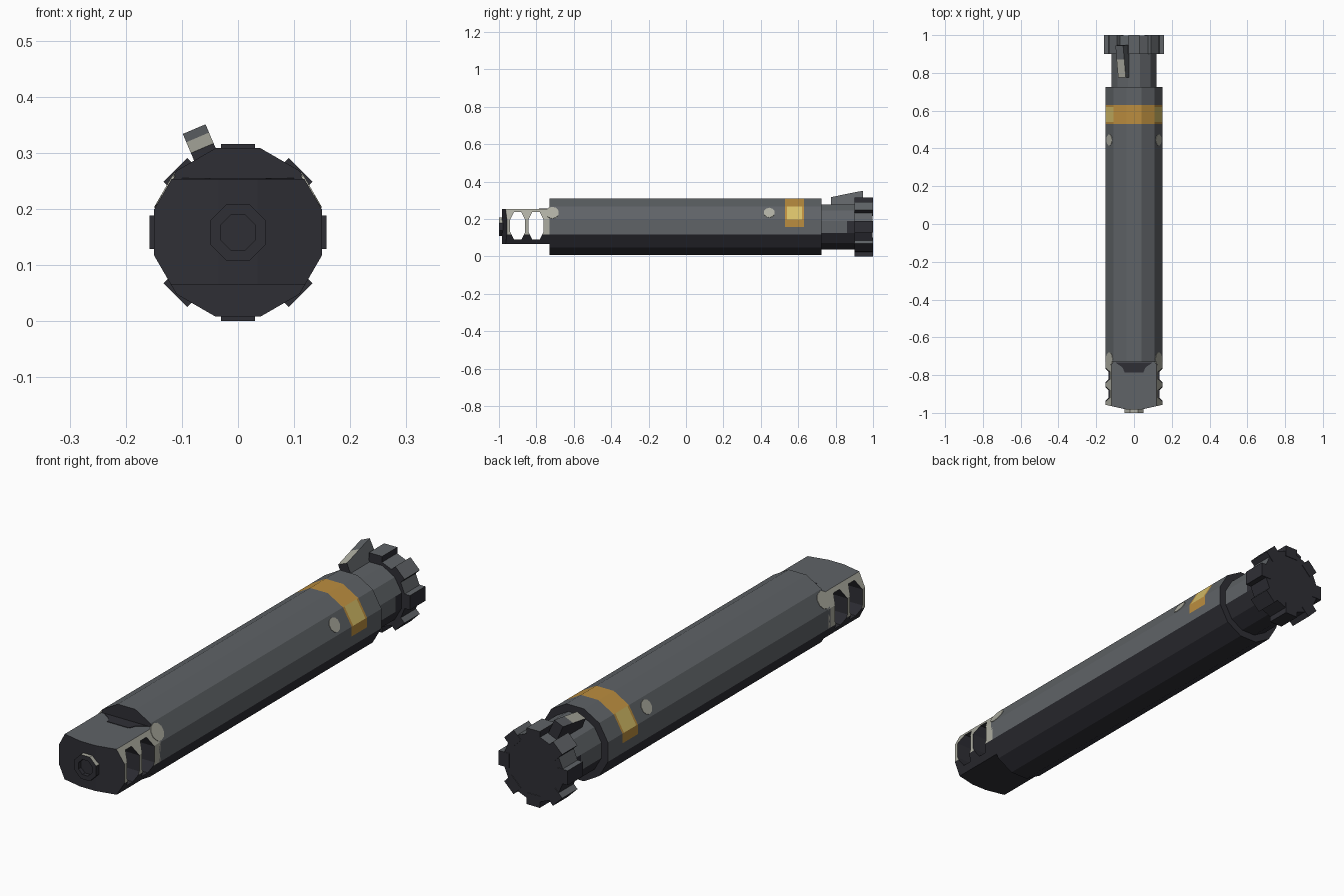
import bpy, bmesh
from math import pi, sin, cos, radians
from mathutils import Vector, Matrix

if "Cube" in bpy.data.objects:
    bpy.data.objects.remove(bpy.data.objects["Cube"])

AXIS_Z = 0.158          # height of the long axis
GREY, DARK, PALE, GOLD, STRAW = range(5)


def material(name, rgb):
    m = bpy.data.materials.new(name)
    m.use_nodes = True
    m.diffuse_color = (*rgb, 1)
    m.node_tree.nodes["Principled BSDF"].inputs["Base Color"].default_value = (*rgb, 1)
    return m


MATS = [material("grey metal", (0.115, 0.125, 0.135)),
        material("dark metal", (0.028, 0.028, 0.036)),
        material("worn pale metal", (0.42, 0.42, 0.36)),
        material("gold band", (0.5, 0.27, 0.05)),
        material("straw highlight", (0.68, 0.52, 0.14))]


def ring(sides, apothem, y):
    """Regular polygon around the long axis with a flat on top."""
    r = apothem / cos(pi / sides)
    return [Vector((r * sin(2 * pi * (i + .5) / sides), y,
                    AXIS_Z + r * cos(2 * pi * (i + .5) / sides))) for i in range(sides)]


def loft(sections, closed=False):
    """Skin sections of equal length, capped or joined end to end."""
    bm = bmesh.new()
    rows = [[bm.verts.new(p) for p in s] for s in sections]
    n = len(rows[0])
    pairs = list(zip(rows, rows[1:])) + ([(rows[-1], rows[0])] if closed else [])
    for a, b in pairs:
        for i in range(n):
            bm.faces.new((a[i], a[(i + 1) % n], b[(i + 1) % n], b[i]))
    if not closed:
        bm.faces.new(rows[0])
        bm.faces.new(rows[-1])
    return bm


def cut(bm, co, no, clear=True):
    """Slice by a plane; optionally drop the outer side and cap it."""
    res = bmesh.ops.bisect_plane(bm, geom=bm.verts[:] + bm.edges[:] + bm.faces[:], dist=1e-5,
                                 plane_co=co, plane_no=no, clear_outer=clear)
    if clear:
        edges = [e for e in res["geom_cut"] if isinstance(e, bmesh.types.BMEdge)]
        bmesh.ops.contextual_create(bm, geom=edges)


def finish(name, bm, rule):
    """Make the object; rule(centre, normal) gives each face its material."""
    bmesh.ops.recalc_face_normals(bm, faces=bm.faces[:])
    bm.normal_update()
    for f in bm.faces:
        f.material_index = rule(f.calc_center_median(), f.normal)
    mesh = bpy.data.meshes.new(name)
    bm.to_mesh(mesh)
    bm.free()
    for m in MATS:
        mesh.materials.append(m)
    ob = bpy.data.objects.new(name, mesh)
    bpy.context.collection.objects.link(ob)
    return ob


def metal(c, n):
    return DARK if n.z < -0.3 or abs(n.y) > 0.7 else GREY


# Main tube with a gold band over its upper half
def tube_rule(c, n):
    if 0.53 < c.y < 0.63 and c.z > AXIS_Z and abs(n.y) < 0.5:
        return STRAW if 0.3 < n.z < 0.7 and 0.54 < c.y < 0.62 else GOLD
    return metal(c, n)


bm = loft([ring(12, 0.15, y) for y in (-0.73, 0.53, 0.54, 0.62, 0.63, 0.725)])
cut(bm, (0, 0, AXIS_Z), (0, 0, 1), clear=False)
finish("main_tube", bm, tube_rule)


# Muzzle block: flattened above and below, with a faceted front
def muzzle_rule(c, n):
    if n.y < -0.7:
        return DARK
    return PALE if abs(n.x) > 0.7 and n.z > -0.3 else metal(c, n)


bm = loft([ring(12, 0.15, y) for y in (-0.983, -0.72)])
cut(bm, (0, 0, 0.253), (0, 0, 1))
cut(bm, (0, 0, 0.065), (0, 0, -1))
for side in (-1, 1):
    cut(bm, (side * 0.035, -0.983, 0), (side * 0.22, -1, 0))
muzzle = finish("muzzle_block", bm, muzzle_rule)

# Two long ports cut right through the sides
for i, y in enumerate((-0.90, -0.802)):
    w, h, b, mid = 0.04, 0.073, 0.02, 0.163
    outline = [(-w + b, -h), (w - b, -h), (w, -h + 2 * b), (w, h - 2 * b),
               (w - b, h), (-w + b, h), (-w, h - 2 * b), (-w, -h + 2 * b)]
    bm = loft([[Vector((x, y + u, mid + v)) for u, v in outline] for x in (-0.3, 0.3)])
    cutter = finish(f"port_cutter_{i + 1}", bm, lambda c, n: DARK)
    cutter.hide_render = True
    cutter.hide_viewport = True
    cutter.display_type = 'WIRE'
    mod = muzzle.modifiers.new("port", 'BOOLEAN')
    mod.operation = 'DIFFERENCE'
    mod.solver = 'EXACT'
    mod.object = cutter

# Bake the ports and remove their cutters
bpy.context.view_layer.update()
baked = bpy.data.meshes.new_from_object(muzzle.evaluated_get(bpy.context.evaluated_depsgraph_get()))
muzzle.modifiers.clear()
muzzle.data = baked
for i in (1, 2):
    bpy.data.objects.remove(bpy.data.objects[f"port_cutter_{i}"])

# Front nozzle with an open bore
bm = loft([ring(8, 0.05, -0.975), ring(8, 0.05, -1), ring(8, 0.031, -1), ring(8, 0.031, -0.975)],
          closed=True)
finish("front_nozzle", bm, lambda c, n: PALE if n.z > 0.5 and c.z > AXIS_Z else DARK)

# Dark stain on top of the muzzle, beside the tube
stain = [(-0.1, -0.732), (-0.06, -0.76), (-0.05, -0.785), (0.05, -0.785), (0.06, -0.76), (0.1, -0.732)]
bm = loft([[Vector((x, y, z)) for x, y in stain] for z in (0.25, 0.255)])
finish("muzzle_stain", bm, lambda c, n: DARK)

# Pale round plates on the upper side facets
for label, side in (("left", 1), ("right", -1)):
    out = Vector((side * cos(pi / 6), 0, sin(pi / 6)))
    up = Vector((-side * sin(pi / 6), 0, cos(pi / 6)))
    for place, y in (("front", -0.715), ("rear", 0.445)):
        r = 0.036 if place == "front" else 0.03
        disc = [(r * cos(pi * (k + .5) / 5), r * sin(pi * (k + .5) / 5)) for k in range(10)]
        bm = loft([[Vector((0, y, AXIS_Z)) + out * d + up * v + Vector((0, u, 0)) for u, v in disc]
                   for d in (0.147, 0.152)])
        finish(f"{place}_{label}_side_plate", bm, lambda c, n: PALE)

# Narrow neck
bm = loft([ring(12, 0.12, y) for y in (0.72, 0.86, 0.91)])
finish("neck", bm, lambda c, n: DARK if c.y > 0.86 and abs(n.z) < 0.2 else metal(c, n))


# End cap with eight grip lugs
def cap_rule(c, n):
    return DARK if n.z < 0.2 or abs(n.y) > 0.7 else GREY


finish("end_cap", loft([ring(16, 0.135, y) for y in (0.9, 0.998)]), cap_rule)


def radial_block(name, angle, half, profile, rule):
    """Block from a (y, radius) outline, turned about the long axis."""
    bm = loft([[Vector((x, y, r)) for y, r in profile] for x in (-half, half)])
    bm.transform(Matrix.Translation((0, 0, AXIS_Z)) @ Matrix.Rotation(angle, 4, 'Y'))
    return finish(name, bm, rule)


for k in range(8):
    radial_block(f"cap_lug_{k + 1}", k * pi / 4, 0.03,
                 [(0.9, 0.11), (1, 0.11), (1, 0.158), (0.9, 0.158)], cap_rule)

# Sloping lever with a worn front half
lever = [(0.775, 0.11), (0.95, 0.11), (0.945, 0.2), (0.87, 0.184), (0.775, 0.163)]
radial_block("lever", radians(-23), 0.022, lever,
             lambda c, n: PALE if n.z > 0.7 and c.y < 0.87 else metal(c, n))
